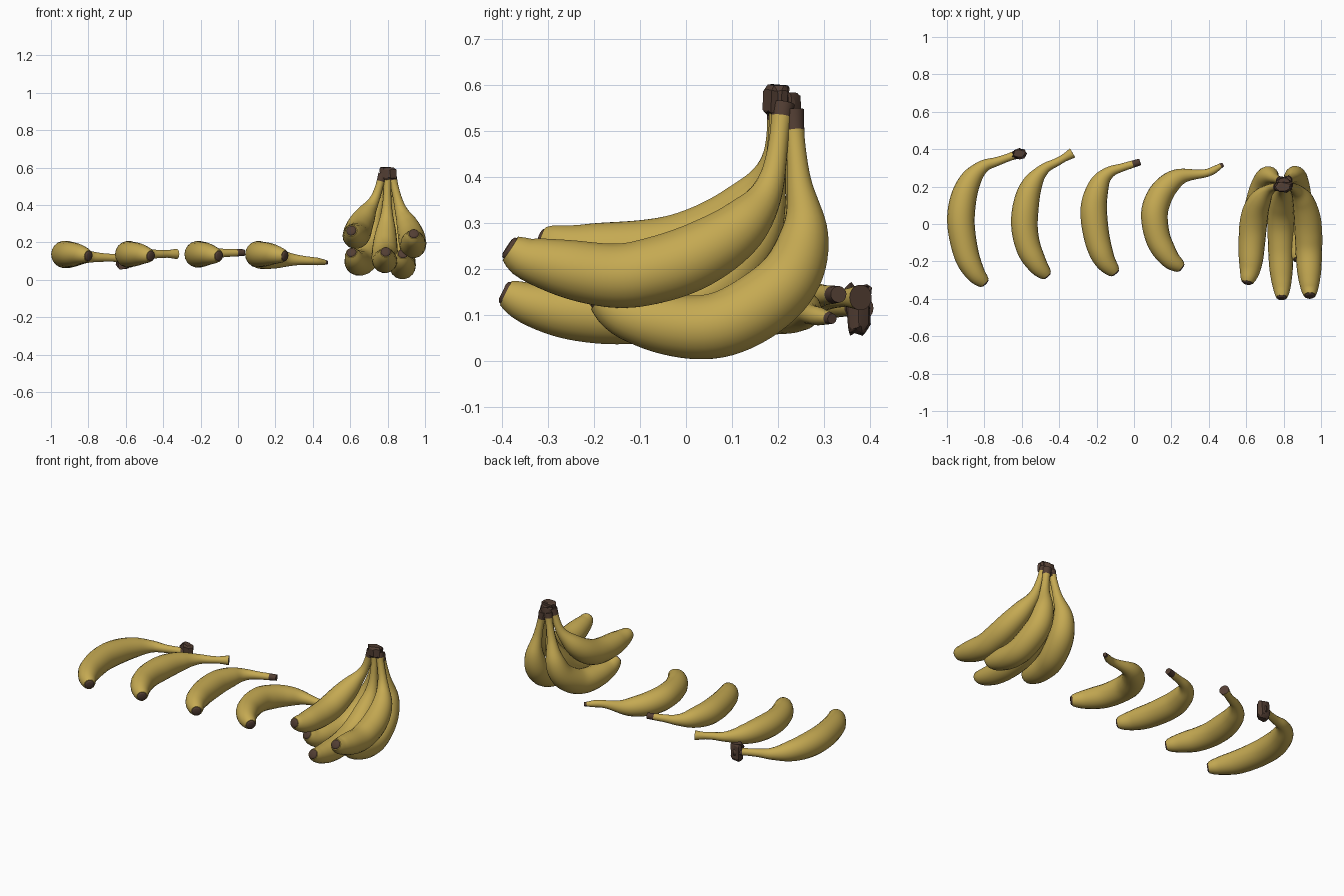
import bpy, bmesh, math, random
from mathutils import Vector

if "Cube" in bpy.data.objects:
    bpy.data.objects.remove(bpy.data.objects["Cube"])

random.seed(4)


def material(name, rgb):
    m = bpy.data.materials.new(name)
    m.diffuse_color = (*rgb, 1)
    m.use_nodes = True
    m.node_tree.nodes["Principled BSDF"].inputs["Base Color"].default_value = m.diffuse_color
    return m


YELLOW = material("banana yellow", (0.56, 0.40, 0.085))
BROWN = material("stem brown", (0.085, 0.048, 0.033))

# Thickness along a fruit: (fraction of length from blossom tip, radius)
PROFILE = [(0, .031), (.03, .042), (.1, .056), (.2, .067), (.4, .0735), (.53, .070),
           (.65, .057), (.75, .036), (.83, .025), (.92, .021), (1, .023)]
RINGS, SIDES = 56, 18


def catmull(pts, n):
    """Smooth curve through pts, n samples per span."""
    p = [pts[0] * 2 - pts[1]] + pts + [pts[-1] * 2 - pts[-2]]
    out = []
    for i in range(1, len(p) - 2):
        a, b, c, d = p[i - 1:i + 3]
        for k in range(n):
            t = k / n
            out.append(0.5 * (2 * b + (c - a) * t + (2 * a - 5 * b + 4 * c - d) * t * t
                              + (3 * b - a - 3 * c + d) * t ** 3))
    return out + [pts[-1]]


RADII = catmull([Vector((t, r, 0)) for t, r in PROFILE], 12)


def radius(t):
    for a, b in zip(RADII, RADII[1:]):
        if t <= b.x:
            return a.y + (b.y - a.y) * (t - a.x) / max(b.x - a.x, 1e-6)
    return RADII[-1].y


def even(curve, n):
    """Resample a polyline to n+1 evenly spaced points; also return its length."""
    d = [0]
    for a, b in zip(curve, curve[1:]):
        d.append(d[-1] + (b - a).length)
    out, j = [], 0
    for i in range(n + 1):
        s = d[-1] * i / n
        while j < len(d) - 2 and d[j + 1] < s:
            j += 1
        out.append(curve[j].lerp(curve[j + 1], (s - d[j]) / max(d[j + 1] - d[j], 1e-9)))
    return out, d[-1]


def finish(name, bm, mats, angle):
    bmesh.ops.recalc_face_normals(bm, faces=bm.faces[:])
    me = bpy.data.meshes.new(name)
    for f in bm.faces:
        f.smooth = True
    bm.to_mesh(me)
    bm.free()
    for m in mats:
        me.materials.append(m)
    me.set_sharp_from_angle(angle=math.radians(angle))
    ob = bpy.data.objects.new(name, me)
    bpy.context.collection.objects.link(ob)
    return ob


def banana(name, pts, brown=0.0, taper=1.0, scale=1.0):
    """Sweep the profile along pts; the last `brown` units of stem are brown."""
    path, length = even(catmull([Vector(p) for p in pts], 16), RINGS)
    bm = bmesh.new()
    tan = (path[1] - path[0]).normalized()
    side = tan.cross(Vector((0, 0, 1))).normalized()
    # (centre, radius, side, tangent, brown flag); starts with the dark blossom nub
    rows = [(path[0] - tan * .008, .019, side, tan), (path[0] - tan * .005, .025, side, tan),
            (path[0], .027, side, tan)]
    flags = [1, 1, 0]
    for i, c in enumerate(path):
        t = i / RINGS
        tan = (path[min(i + 1, RINGS)] - path[max(i - 1, 0)]).normalized()
        side = (side - tan * side.dot(tan)).normalized()
        r = radius(t) * scale
        if t > .93:
            r *= 1 + (taper - 1) * (t - .93) / .07
        rows.append((c, r, side, tan))
        flags.append(1 if (1 - t) * length < brown else 0)
    loops = []
    for c, r, s, tn in rows:
        u = tn.cross(s)
        loops.append([bm.verts.new(c + r * (s * math.cos(a) + u * math.sin(a)))
                      for a in (2 * math.pi * k / SIDES for k in range(SIDES))])
    for i in range(len(loops) - 1):
        for k in range(SIDES):
            k2 = (k + 1) % SIDES
            f = bm.faces.new((loops[i][k], loops[i][k2], loops[i + 1][k2], loops[i + 1][k]))
            f.material_index = flags[i]
    for end in (loops[0], loops[-1]):
        bm.faces.new(end).material_index = 1
    return finish(name, bm, (YELLOW, BROWN), 50)


def lump(name, loc, size, jitter=.16):
    """Rough woody chunk at a cut stem."""
    bm = bmesh.new()
    bmesh.ops.create_cone(bm, cap_ends=True, segments=7, radius1=.45, radius2=.5, depth=1)
    bmesh.ops.bevel(bm, geom=bm.edges[:], offset=.12, segments=1, affect='EDGES')
    for v in bm.verts:
        v.co += Vector([random.uniform(-jitter, jitter) * .5 for _ in range(3)])
        v.co = Vector([v.co[i] * size[i] + loc[i] for i in range(3)])
    return finish(name, bm, (BROWN,), 25)


# Four loose bananas lying in a row: plan path, stem height, brown length, end flare
LOOSE = [
    ([(-.80, -.315), (-.85, -.26), (-.897, -.16), (-.925, 0), (-.912, .135), (-.87, .24),
      (-.805, .308), (-.73, .335), (-.60, .382)], .115, .05, 1.2),
    ([(-.467, -.275), (-.518, -.215), (-.566, -.12), (-.586, 0), (-.571, .135), (-.534, .23),
      (-.475, .298), (-.41, .332), (-.328, .38)], .138, 0, 1.25),
    ([(-.103, -.26), (-.16, -.187), (-.197, -.08), (-.215, .053), (-.207, .144), (-.176, .23),
      (-.128, .278), (-.064, .302), (.033, .332)], .145, .05, .8),
    ([(.25, -.232), (.187, -.18), (.13, -.08), (.109, .043), (.13, .133), (.18, .207),
      (.256, .256), (.39, .273), (.476, .318)], .092, .025, .5),
]
for n, (plan, stem_z, brown, taper) in enumerate(LOOSE):
    pts = []
    for i, (x, y) in enumerate(plan):
        w = max(0, (i - 3) / (len(plan) - 4))
        z = .136 + (stem_z - .136) * w - (.009 if i == 0 else 0)
        pts.append((x, y, z))
    banana(f"loose_banana_{n + 1}", pts, brown, taper, .97 if n else 1)
lump("loose_stem_chunk", (-.612, .375, .115), (.085, .06, .105))

# Bunch of five hanging from one crown
BUNCH = {
    "upper_left": [(.606, -.312, .262), (.622, -.23, .24), (.63, -.1, .236), (.638, 0, .252),
                   (.655, .085, .295), (.69, .15, .36), (.735, .19, .44), (.775, .2, .565)],
    "upper_right": [(.94, -.382, .245), (.938, -.33, .218), (.935, -.166, .186), (.933, -.058, .20),
                    (.925, .04, .238), (.903, .127, .30), (.865, .185, .39), (.822, .212, .56)],
    "lower_middle": [(.79, -.392, .148), (.79, -.34, .125), (.787, -.25, .107), (.785, -.13, .104),
                     (.785, .0, .13), (.787, .1, .20), (.795, .18, .33), (.80, .205, .57)],
    "lower_left": [(.607, -.19, .145), (.625, -.12, .105), (.645, .02, .092), (.672, .12, .108),
                   (.70, .215, .175), (.722, .255, .275), (.755, .243, .40), (.787, .23, .545)],
    "lower_right": [(.882, -.19, .138), (.88, -.12, .098), (.88, .02, .073), (.876, .12, .097),
                    (.866, .22, .175), (.86, .258, .28), (.845, .245, .40), (.818, .232, .545)],
}
for n, (key, pts) in enumerate(BUNCH.items()):
    banana("bunch_" + key, pts, .045, 1.1, 1.0 if "lower_m" not in key else .96)
lump("bunch_crown_front", (.802, .195, .568), (.10, .062, .062))
lump("bunch_crown_back", (.80, .23, .54), (.075, .045, .085))
